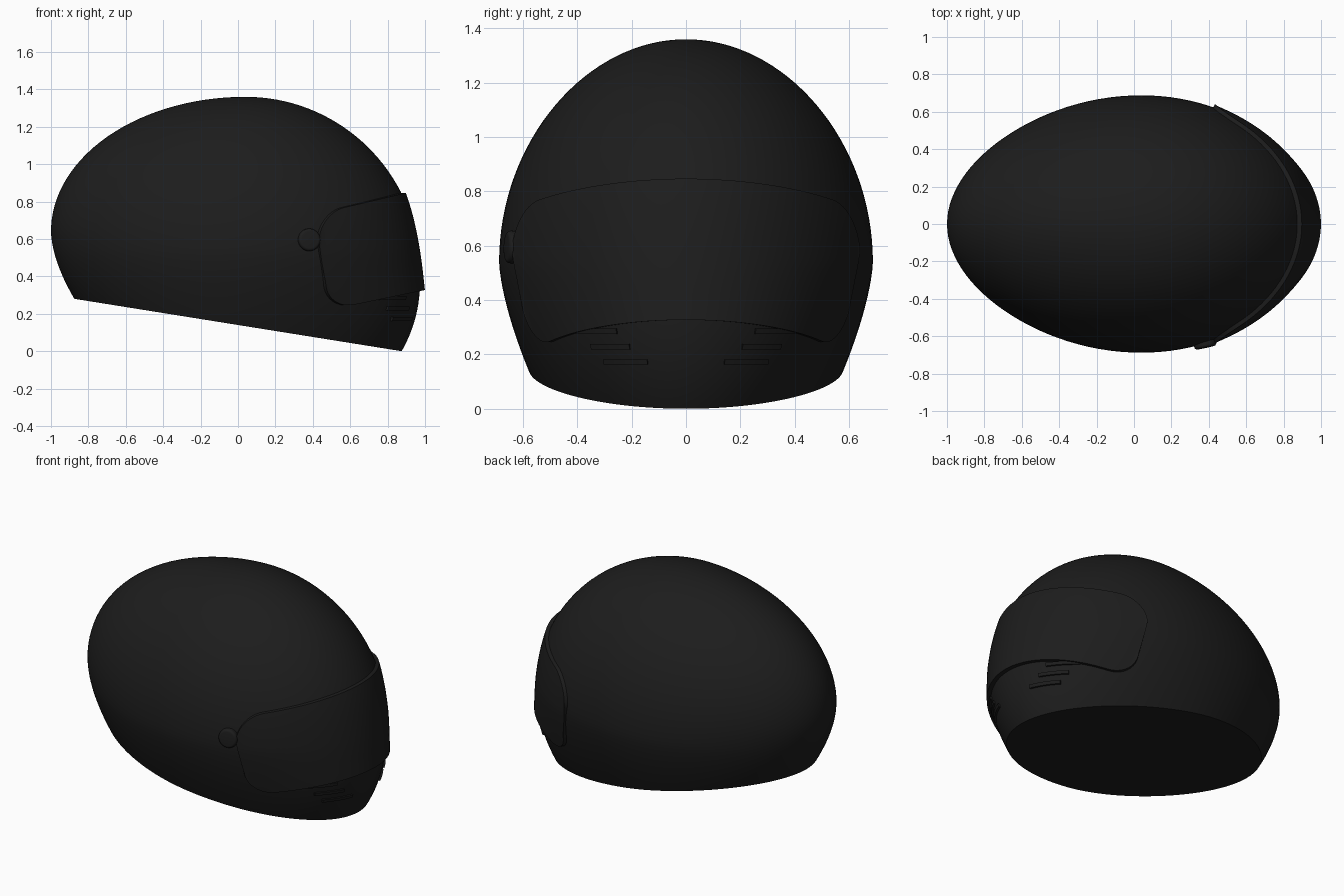
import bpy
import bmesh
from math import sin, cos, pi, sqrt, radians
from mathutils import Vector

cube = bpy.data.objects.get("Cube")
if cube:
    bpy.data.objects.remove(cube, do_unlink=True)

black = bpy.data.materials.new("matt black")
black.use_nodes = True
black.diffuse_color = (0.012, 0.012, 0.012, 1)
black.node_tree.nodes["Principled BSDF"].inputs["Base Color"].default_value = (0.012, 0.012, 0.012, 1)

MID, TOP = 0.04, 1.36      # x of the crown, height of the crown


def dome(z, base):
    """Quarter ellipse falling from 1 at the base to 0 at the crown."""
    return sqrt(max(0, 1 - ((z - base) / (TOP - base)) ** 2))


def front_reach(z):
    if z > 0.42:
        return 0.935 * dome(z, 0.42)
    return 0.935 - 0.1 * ((0.42 - z) / 0.42) ** 2.4


def back_reach(z):
    if z > 0.64:
        return 1.04 * dome(z, 0.64)
    return 1.04 - 0.125 * ((0.64 - z) / 0.36) ** 1.7


def half_width(z):
    if z > 0.54:
        return 0.688 * dome(z, 0.54) * (1 - 0.03 * ((z - 0.54) / 0.82) ** 2)
    return 0.688 - 0.113 * ((0.54 - z) / 0.41) ** 1.5


def surface(angle, z, lift=0.0):
    """Point on the egg-shaped shell; angle 0 looks along +x."""
    c, s = cos(angle), sin(angle)
    reach, taper = (front_reach(z), 0.02) if c > 0 else (back_reach(z), 0.09)
    k = 1 + lift
    return (MID + reach * c * k, half_width(z) * s * (1 - taper * c * c) * k, z)


def finish(name, bm, sharp=40):
    bmesh.ops.recalc_face_normals(bm, faces=bm.faces[:])
    mesh = bpy.data.meshes.new(name)
    bm.to_mesh(mesh)
    bm.free()
    mesh.materials.append(black)
    obj = bpy.data.objects.new(name, mesh)
    bpy.context.collection.objects.link(obj)
    bpy.ops.object.select_all(action="DESELECT")
    obj.select_set(True)
    bpy.context.view_layer.objects.active = obj
    bpy.ops.object.shade_smooth_by_angle(angle=radians(sharp))
    return obj


def plate(name, columns, inset):
    """Closed plate from outer points, its back sunk toward the shell's axis."""
    bm = bmesh.new()
    grid = [[bm.verts.new(p) for p in col] for col in columns]
    for a, b in zip(grid, grid[1:]):
        for i in range(len(a) - 1):
            bm.faces.new((a[i], b[i], b[i + 1], a[i + 1]))
    border = bmesh.ops.extrude_face_region(bm, geom=bm.faces[:], use_keep_orig=True)
    for v in border["geom"]:
        if isinstance(v, bmesh.types.BMVert):
            v.co.x = MID + (v.co.x - MID) * (1 - inset)
            v.co.y *= 1 - inset
    return finish(name, bm)


# Shell: stacked egg-shaped rings, trimmed by the sloping underside
SEG = 112
heights = [0.54 + 0.82 * cos(pi / 2 * i / 32) for i in range(1, 33)]
heights += [0.54 - 0.58 * i / 18 for i in range(1, 19)]
bm = bmesh.new()
crown = bm.verts.new((MID, 0, TOP))
rings = [[bm.verts.new(surface(2 * pi * j / SEG, z)) for j in range(SEG)] for z in heights]
for j in range(SEG):
    n = (j + 1) % SEG
    bm.faces.new((crown, rings[0][j], rings[0][n]))
    for a, b in zip(rings, rings[1:]):
        bm.faces.new((a[j], b[j], b[n], a[n]))
bmesh.ops.bisect_plane(bm, geom=bm.verts[:] + bm.edges[:] + bm.faces[:], dist=1e-5,
                       plane_co=(0, 0, 0.14), plane_no=(0.16, 0, 1), clear_inner=True)
bmesh.ops.holes_fill(bm, edges=[e for e in bm.edges if e.is_boundary], sides=0)
finish("helmet_shell", bm)

# Visor: wraps the front, with rounded rear corners and lifted edges
corner = [0.82 + 0.18 * sin(pi / 2 * i / 12) for i in range(1, 13)]
half = [0.82 * i / 20 for i in range(1, 21)] + corner
columns = []
for s in [-h for h in reversed(half)] + [0] + half:
    angle = s * radians(64.5)
    drop = 0.21 * 0.94 * (1 - cos(angle))
    t = max(0, (abs(s) - 0.82) / 0.18)
    tall = 0.26 * (0.4 + 0.6 * sqrt(max(0, 1 - t * t)))
    col = []
    for i in range(25):
        v = i / 12 - 1
        lift = 0.005 + 0.024 * v * v + 0.012 * s ** 4 * (1 - v * v)
        col.append(surface(angle * (1 + 0.015 * v), 0.587 - drop + v * tall, lift))
    columns.append(col)
plate("visor", columns, 0.035)

# Chin vents: three slim raised bars on each side
for row, (z, inner, outer) in enumerate([(0.285, 24, 40), (0.228, 20, 35), (0.172, 14, 31)], 1):
    for side, label in ((1, "left"), (-1, "right")):
        columns = []
        for i in range(9):
            angle = side * radians(inner + (outer - inner) * i / 8)
            columns.append([surface(angle, z + dz, 0.014) for dz in (-0.01, 0.01)])
        plate(f"chin_vent_{label}_{row}", columns, 0.04)

# Visor pivot knob: rounded disc on one side only
bm = bmesh.new()
bmesh.ops.create_cone(bm, cap_ends=True, segments=40, radius1=0.06, radius2=0.06, depth=0.06)
rims = [e for e in bm.edges if abs(e.verts[0].co.z - e.verts[1].co.z) < 0.001]
bmesh.ops.bevel(bm, geom=rims, offset=0.015, segments=4, profile=0.5, affect="EDGES")
knob = finish("visor_pivot_knob", bm)
normal = Vector((0.22, -0.97, 0.03))
knob.rotation_euler = normal.to_track_quat("Z", "Y").to_euler()
knob.location = (0.378, -0.632, 0.595)
